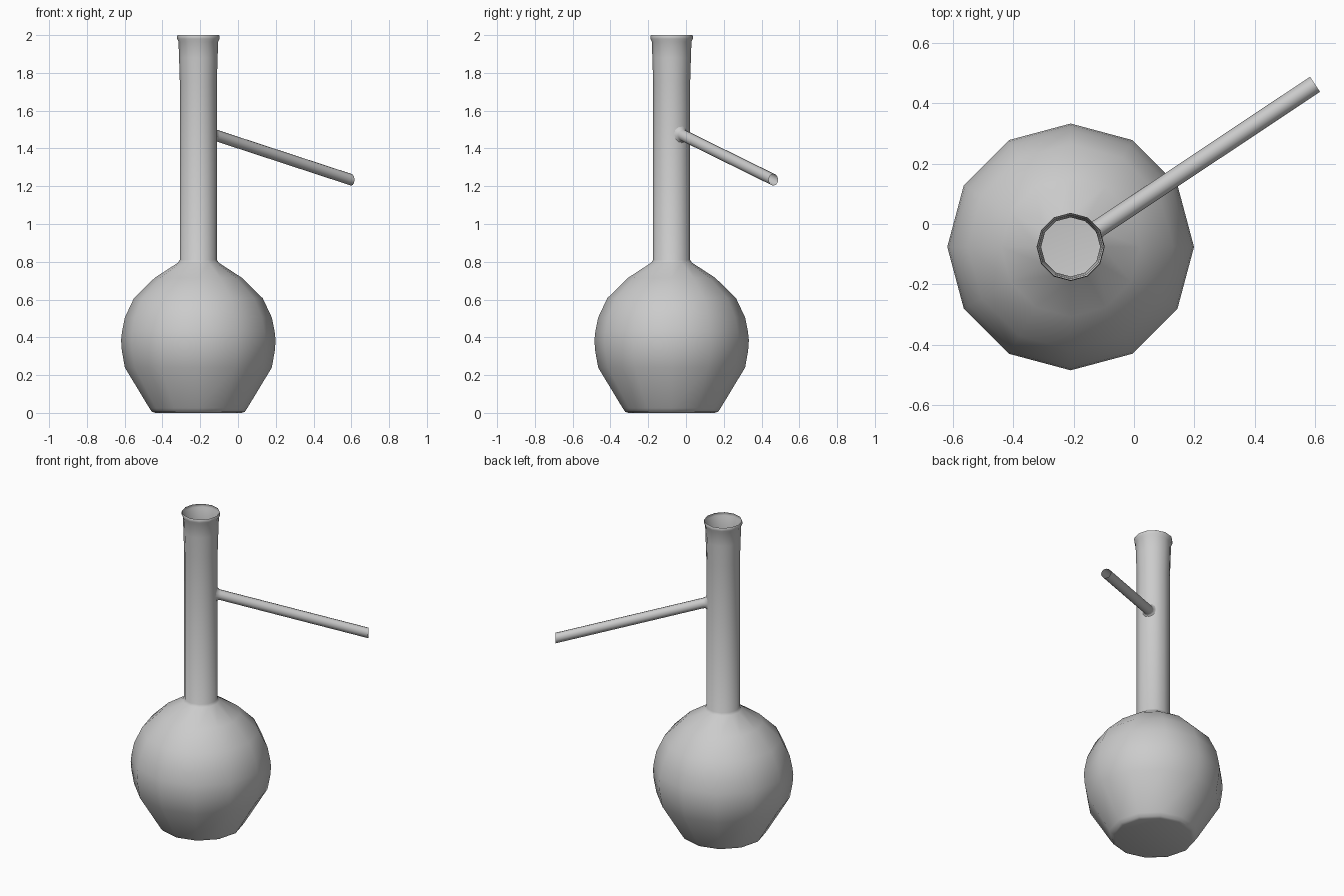
import bpy, bmesh
from math import cos, sin, pi, atan2
from mathutils import Vector

if "Cube" in bpy.data.objects:
    bpy.data.objects.remove(bpy.data.objects["Cube"])

CX, CY = -0.21, -0.076


def skin_rings(name, rings, cap_start=False):
    """Bridge successive closed rings of points into a smooth open tube."""
    bm = bmesh.new()
    loops = [[bm.verts.new(p) for p in ring] for ring in rings]
    n = len(loops[0])
    for a, b in zip(loops, loops[1:]):
        for i in range(n):
            j = (i + 1) % n
            bm.faces.new((a[i], a[j], b[j], b[i]))
    if cap_start:
        bm.faces.new(list(reversed(loops[0])))
    for f in bm.faces:
        f.smooth = True
    bm.normal_update()
    mesh = bpy.data.meshes.new(name)
    bm.to_mesh(mesh)
    bm.free()
    obj = bpy.data.objects.new(name, mesh)
    bpy.context.collection.objects.link(obj)
    return obj


# Flask body: flat base, round bulb, long neck and flared open lip (radius, z)
profile = [(0.228, 0), (0.246, 0.006), (0.259, 0.025), (0.389, 0.24),
           (0.405, 0.33), (0.409, 0.385), (0.404, 0.43), (0.389, 0.505),
           (0.341, 0.607), (0.231, 0.715), (0.108, 0.795), (0.098, 0.81),
           (0.098, 1.75), (0.102, 1.88), (0.105, 1.965), (0.112, 1.98),
           (0.113, 1.993), (0.110, 2.0)]
SIDES = 12
skin_rings("flask_body",
           [[(CX + r * cos(2 * pi * i / SIDES), CY + r * sin(2 * pi * i / SIDES), z)
             for i in range(SIDES)] for r, z in profile], cap_start=True)

# Side arm: sloping open tube with vertical end cuts and a small fillet at the neck
angle = atan2(0.463 - CY, 0.60 - CX)
out = Vector((cos(angle), sin(angle), 0))
across = Vector((-sin(angle), cos(angle), 0))
ARM_SIDES = 12


def arm_ring(dist, rad, wrap=0.0):
    ring = []
    for i in range(ARM_SIDES):
        t = 2 * pi * i / ARM_SIDES
        s = rad * cos(t)
        d = dist - wrap * s * s
        z = 1.467 - 0.273 * (d - 0.12) + rad * 1.04 * sin(t)
        ring.append(Vector((CX, CY, z)) + out * d + across * s)
    return ring


skin_rings("side_arm", [arm_ring(0.097, 0.042, 6), arm_ring(0.103, 0.033, 5),
                        arm_ring(0.115, 0.030), arm_ring(0.973, 0.030)])
